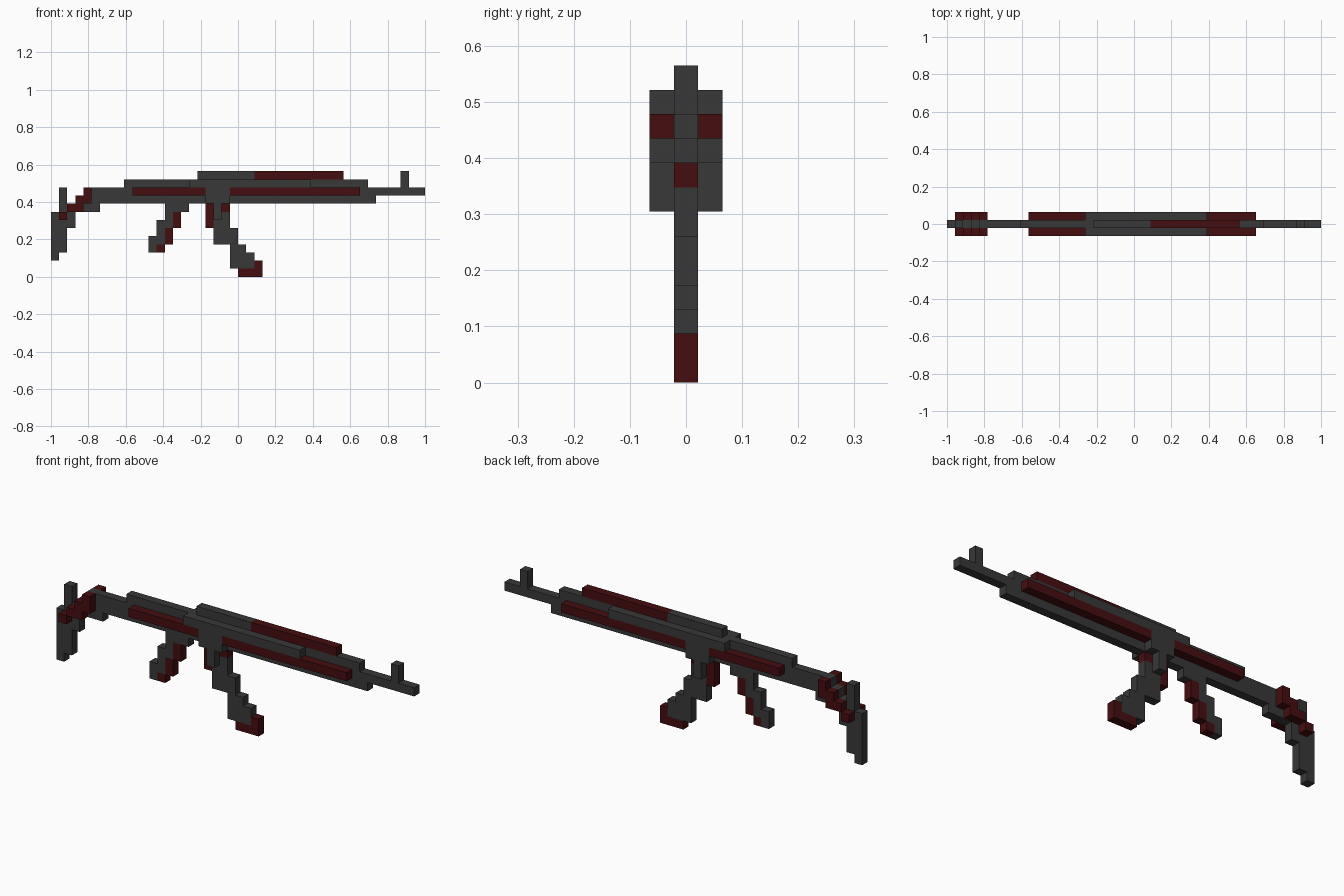
import bpy, bmesh
from mathutils import Matrix, Vector

if "Cube" in bpy.data.objects:
    bpy.data.objects.remove(bpy.data.objects["Cube"])

U = 2 / 46  # size of one block


def material(name, rgb):
    m = bpy.data.materials.new(name)
    m.diffuse_color = (*rgb, 1)
    m.use_nodes = True
    m.node_tree.nodes["Principled BSDF"].inputs["Base Color"].default_value = m.diffuse_color
    return m


GREY = material("dark_grey", (0.04, 0.04, 0.04))
RED = material("dark_red", (0.06, 0.004, 0.005))


def part(name, mat, boxes, side=False):
    """Boxes are (x0, x1, z0, z1) in blocks; side parts are mirrored left and right."""
    bm = bmesh.new()
    for x0, x1, z0, z1 in boxes:
        for y in ((-U, U) if side else (0,)):
            centre = Vector((-1 + (x0 + x1) * U / 2, y, (z0 + z1) * U / 2))
            size = Matrix.Diagonal(((x1 - x0) * U, U, (z1 - z0) * U, 1))
            bmesh.ops.create_cube(bm, size=1, matrix=Matrix.Translation(centre) @ size)
    mesh = bpy.data.meshes.new(name)
    bm.to_mesh(mesh)
    bm.free()
    mesh.materials.append(mat)
    bpy.context.collection.objects.link(bpy.data.objects.new(name, mesh))


# Body and barrel
part("body", GREY, [(5, 40, 9, 11), (9, 39, 11, 12)])
part("barrel", GREY, [(40, 46, 10, 11)])
part("front_sight", GREY, [(43, 44, 11, 13)])
part("top_cover_rear", GREY, [(18, 25, 12, 13)])
part("top_cover_front", RED, [(25, 36, 12, 13)])

# Side plates
part("side_rail", GREY, [(17, 32, 11, 12)], side=True)
part("side_panel_rear", RED, [(10, 19, 10, 11)], side=True)
part("side_panel_front", RED, [(22, 38, 10, 11)], side=True)
part("magazine_well", GREY, [(19, 22, 9, 11), (20, 21, 7, 9)], side=True)

# Stock
part("stock", GREY, [(4, 5, 9, 11), (3, 5, 9, 10), (2, 6, 8, 9), (2, 3, 6, 8)])
part("butt_plate", GREY, [(1, 2, 3, 11), (0, 1, 2, 8)])
part("stock_trim", RED, [(4, 5, 9, 11), (3, 4, 8, 10), (2, 3, 8, 9), (1, 2, 7, 8)], side=True)

# Grip
part("grip", GREY, [(14, 17, 8, 9), (14, 15, 6, 8), (13, 14, 4, 7), (12, 13, 3, 5)])
part("grip_trim", RED, [(15, 16, 6, 8), (14, 15, 4, 6), (13, 14, 3, 4)])

# Curved magazine
part("magazine_catch", RED, [(19, 20, 6, 9), (21, 22, 8, 9)])
part("magazine", GREY, [(20, 21, 8, 9), (20, 22, 6, 8), (20, 23, 4, 6),
                        (22, 24, 3, 4), (22, 25, 1, 3)])
part("magazine_base", RED, [(23, 26, 0, 1), (25, 26, 1, 2)])
